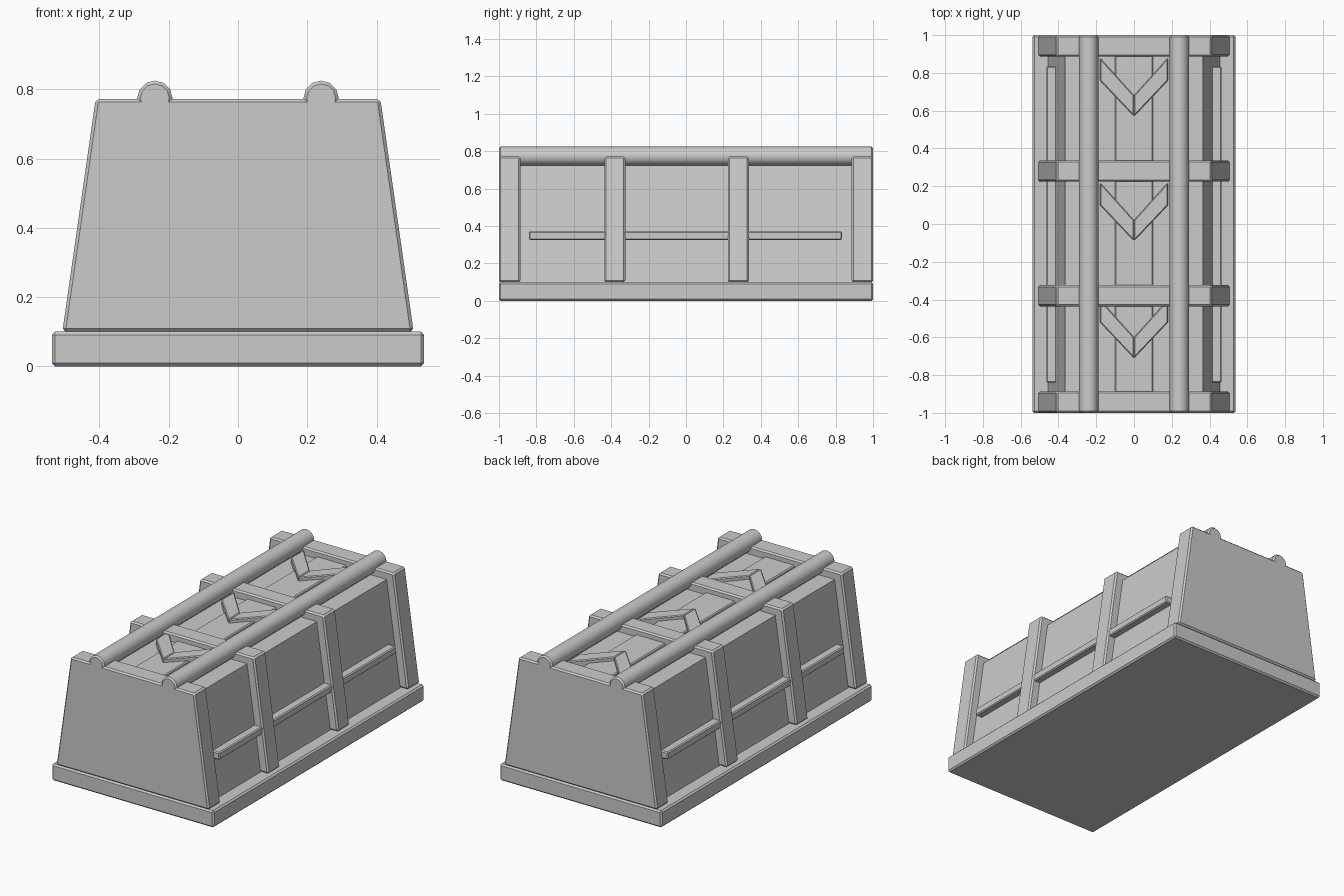
import bpy, bmesh, math
from mathutils import Matrix

if "Cube" in bpy.data.objects:
    bpy.data.objects.remove(bpy.data.objects["Cube"])


def finish(name, bm, bevel):
    bmesh.ops.recalc_face_normals(bm, faces=bm.faces)
    mesh = bpy.data.meshes.new(name)
    bm.to_mesh(mesh)
    bm.free()
    ob = bpy.data.objects.new(name, mesh)
    bpy.context.collection.objects.link(ob)
    if bevel:
        mod = ob.modifiers.new("edge_bevel", "BEVEL")
        mod.width = bevel
        mod.segments = 1
        mod.limit_method = "ANGLE"
        mod.angle_limit = math.radians(40)
    return ob


def prism(name, points, depth, bevel=0.0):
    """Extrude a closed 3D outline along the depth vector."""
    bm = bmesh.new()
    face = bm.faces.new([bm.verts.new(p) for p in points])
    ext = bmesh.ops.extrude_face_region(bm, geom=[face])
    verts = [g for g in ext["geom"] if isinstance(g, bmesh.types.BMVert)]
    bmesh.ops.translate(bm, verts=verts, vec=depth)
    return finish(name, bm, bevel)


def box(name, x, y, z, bevel=0.0):
    pts = [(x[0], y[0], z[0]), (x[1], y[0], z[0]), (x[1], y[1], z[0]), (x[0], y[1], z[0])]
    return prism(name, pts, (0, 0, z[1] - z[0]), bevel)


def trapezoid(name, bottom, top, y, z, bevel=0.0):
    pts = [(-bottom, y[0], z[0]), (bottom, y[0], z[0]), (top, y[0], z[1]), (-top, y[0], z[1])]
    return prism(name, pts, (0, y[1] - y[0], 0), bevel)


# Base slab and tapered inner body
box("base", (-0.537, 0.537), (-1, 1), (0, 0.1), 0.009)
trapezoid("body", 0.457, 0.365, (-0.95, 0.95), (0.09, 0.725))

# Raised frames around the body
for i, (y0, y1) in enumerate([(-1, -0.886), (-0.436, -0.324), (0.224, 0.336), (0.886, 1)]):
    trapezoid(f"frame_{i + 1}", 0.507, 0.411, (y0, y1), (0.1, 0.772), 0.009)

# Centre plank on the lid
box("lid_plank", (-0.1, 0.1), (-0.92, 0.92), (0.70, 0.738), 0.006)

# Chevrons on the lid, each made of two mitred arms
for i, tip in enumerate((0.57, -0.09, -0.71)):
    for side, s in (("left", -1), ("right", 1)):
        pts = [(0, tip, 0.715), (s * 0.18, tip + 0.19, 0.715),
               (s * 0.18, tip + 0.31, 0.715), (0, tip + 0.11, 0.715)]
        prism(f"chevron_{i + 1}_{side}", pts, (0, 0, 0.045), 0.005)

# Long rails on top and trim strips on the sides
for side, s in (("left", -1), ("right", 1)):
    bm = bmesh.new()
    turn = Matrix.Translation((s * 0.24, 0, 0.774)) @ Matrix.Rotation(math.pi / 2, 4, "X")
    bmesh.ops.create_cone(bm, cap_ends=True, segments=12, radius1=0.051,
                          radius2=0.051, depth=2, matrix=turn)
    rail = finish(f"top_rail_{side}", bm, 0.009)
    bpy.context.view_layer.objects.active = rail
    rail.select_set(True)
    bpy.ops.object.shade_smooth_by_angle(angle=math.radians(35))
    rail.select_set(False)
    box(f"side_strip_{side}", sorted((s * 0.40, s * 0.464)), (-0.84, 0.835), (0.326, 0.371), 0.006)
